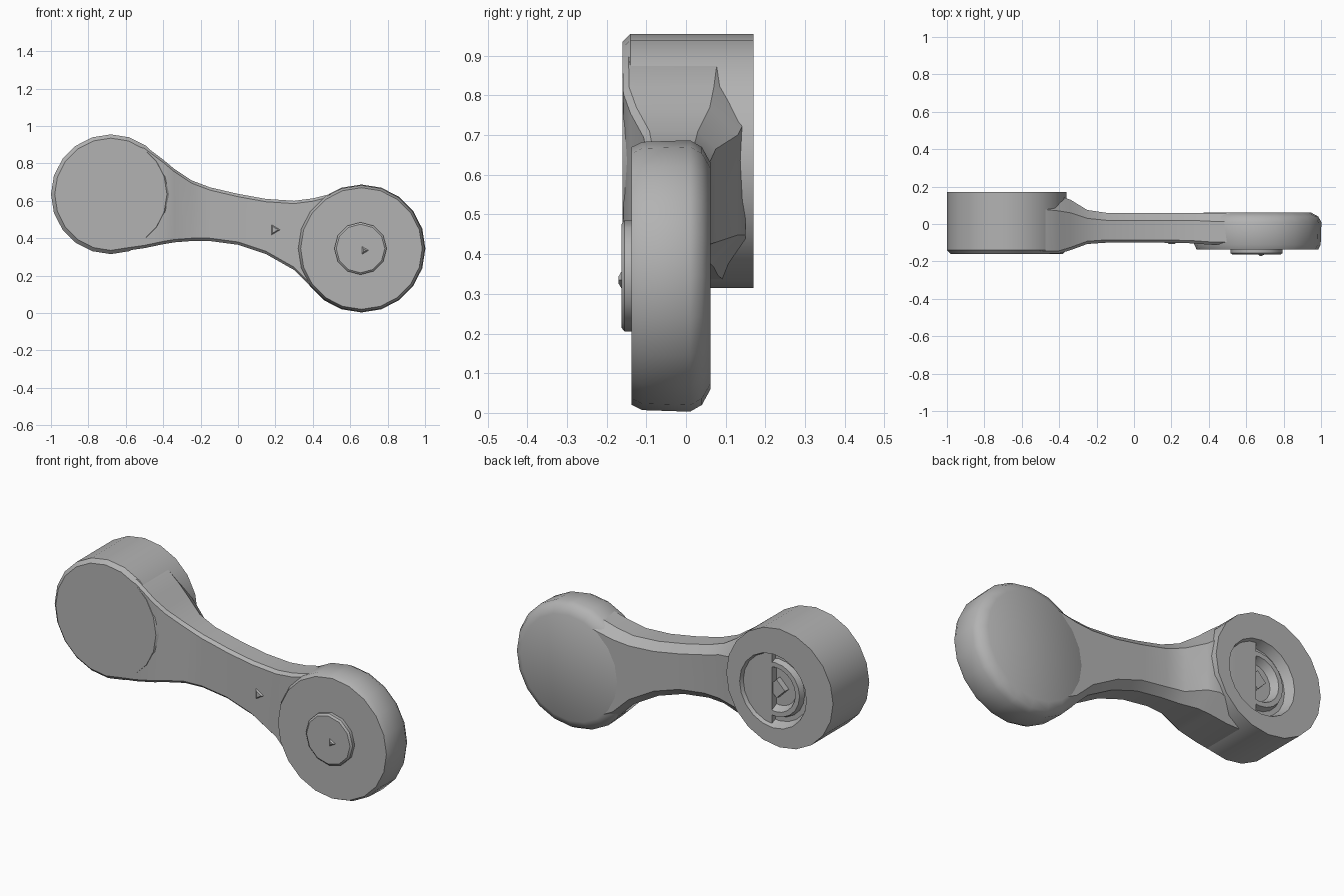
import bpy, bmesh, math

cube = bpy.data.objects.get("Cube")
if cube:
    bpy.data.objects.remove(cube, do_unlink=True)

grey = bpy.data.materials.new("plain grey")
grey.use_nodes = True
tone = (0.45, 0.45, 0.45, 1)
grey.diffuse_color = tone
grey.node_tree.nodes["Principled BSDF"].inputs["Base Color"].default_value = tone


def loft(name, rings, angle=35):
    """Skin a list of equal-length point loops and cap both ends."""
    bm = bmesh.new()
    loops = [[bm.verts.new(p) for p in ring] for ring in rings]
    n = len(loops[0])
    for a, b in zip(loops, loops[1:]):
        for i in range(n):
            j = (i + 1) % n
            bm.faces.new((a[i], a[j], b[j], b[i]))
    bm.faces.new(loops[0][::-1])
    bm.faces.new(loops[-1])
    bmesh.ops.recalc_face_normals(bm, faces=bm.faces)
    mesh = bpy.data.meshes.new(name)
    bm.to_mesh(mesh)
    bm.free()
    mesh.materials.append(grey)
    obj = bpy.data.objects.new(name, mesh)
    bpy.context.collection.objects.link(obj)
    bpy.ops.object.select_all(action='DESELECT')
    obj.select_set(True)
    bpy.context.view_layer.objects.active = obj
    bpy.ops.object.shade_smooth_by_angle(angle=math.radians(angle))
    return obj


def circle(x, z, r, y, sides):
    turn = math.tau / sides
    return [(x + r * math.cos(i * turn), y, z + r * math.sin(i * turn))
            for i in range(sides)]


def disc(name, x, z, profile, sides=20):
    """Turned part along y; profile holds radius and y from front to back."""
    return loft(name, [circle(x, z, r, y, sides) for r, y in profile])


# Thick boss with a shallow stepped socket set off-centre in its back
shell = [circle(-0.68, 0.635, r, y, 20)
         for r, y in ((0.30, -0.16), (0.32, -0.14), (0.32, 0.17))]
socket = [circle(-0.64, 0.61, r, y, 20)
          for r, y in ((0.20, 0.17), (0.18, 0.12), (0.155, 0.12), (0.145, 0.15),
                       (0.12, 0.15), (0.10, 0.11))]
loft("thick_boss", shell + socket)
disc("socket_pin", -0.64, 0.61, [(0.055, 0.10), (0.05, 0.14)], 4)

# Thin boss with a chamfered back rim
disc("thin_boss", 0.66, 0.345,
     [(0.325, -0.137), (0.338, -0.11), (0.342, 0.01), (0.325, 0.04), (0.285, 0.062)])

# Round cap on the front of the thin boss
disc("front_cap", 0.655, 0.345, [(0.13, -0.163), (0.14, -0.155), (0.14, -0.13)], 12)
disc("cap_nub", 0.675, 0.335, [(0.01, -0.17), (0.03, -0.16)], 3)
disc("arm_nub", 0.195, 0.445, [(0.02, -0.108), (0.04, -0.095)], 3)


# Arm: x, bottom, top, front y, back y, back chamfer
stations = [
    (-0.62, 0.33, 0.93, -0.16, 0.15, 0.05),
    (-0.50, 0.347, 0.895, -0.16, 0.15, 0.07),
    (-0.40, 0.368, 0.82, -0.158, 0.15, 0.08),
    (-0.34, 0.378, 0.77, -0.14, 0.13, 0.07),
    (-0.25, 0.385, 0.71, -0.107, 0.075, 0.045),
    (-0.15, 0.385, 0.672, -0.10, 0.06, 0.04),
    (0.00, 0.365, 0.637, -0.10, 0.06, 0.04),
    (0.15, 0.315, 0.61, -0.10, 0.06, 0.04),
    (0.30, 0.23, 0.60, -0.103, 0.06, 0.04),
    (0.40, 0.13, 0.613, -0.11, 0.06, 0.045),
    (0.55, 0.05, 0.65, -0.11, 0.06, 0.05),
]


def section(x, low, high, front, back, cut):
    bevel = 0.015
    return [(x, front, low + bevel), (x, front + bevel, low),
            (x, back - cut, low), (x, back, low + cut),
            (x, back, high - cut), (x, back - cut, high),
            (x, front + bevel, high), (x, front, high - bevel)]


loft("arm", [section(*s) for s in stations], 30)
